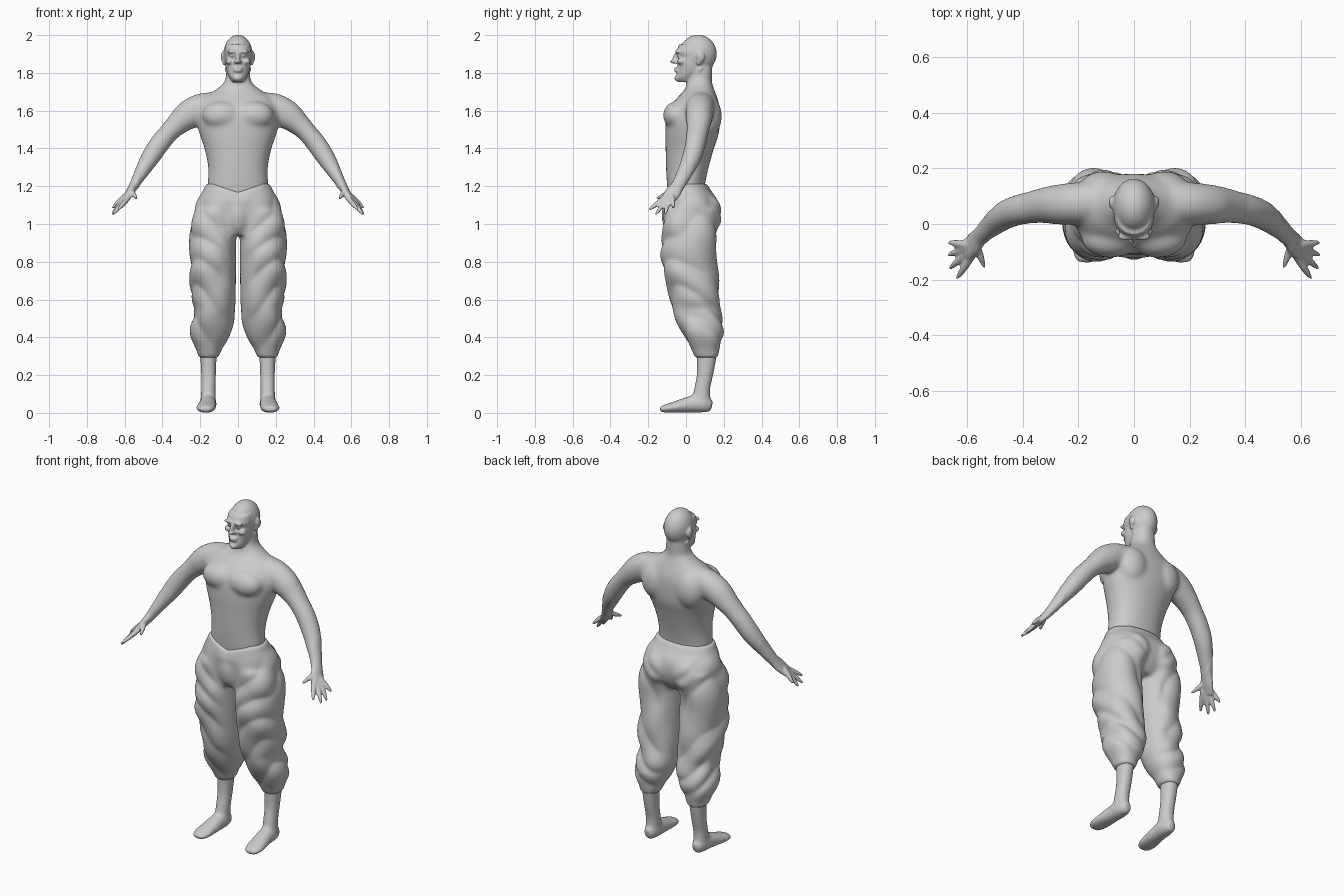
import bpy
import bmesh
from math import sin, cos, pi
from mathutils import Vector, Matrix

if "Cube" in bpy.data.objects:
    bpy.data.objects.remove(bpy.data.objects["Cube"], do_unlink=True)

clay = bpy.data.materials.new("warm_grey_clay")
clay.use_nodes = True
grey = (0.6, 0.6, 0.6, 1.0)
clay.diffuse_color = grey
clay.node_tree.nodes["Principled BSDF"].inputs["Base Color"].default_value = grey

X, Y, Z = Vector((1, 0, 0)), Vector((0, 1, 0)), Vector((0, 0, 1))
BOTH, RIGHT_SIDE_ONLY = (1, -1), (1,)


def refine(rows, steps=4):
    """Smoothly interpolate extra rows between the given ones."""
    rows = [Vector(r) for r in rows]
    result = []
    for i in range(len(rows) - 1):
        a, b, c, d = (rows[max(i - 1, 0)], rows[i], rows[i + 1],
                      rows[min(i + 2, len(rows) - 1)])
        for k in range(steps):
            t = k / steps
            result.append(b + (c - a) * (t / 2) + (a * 2 - b * 5 + c * 4 - d) * (t * t / 2)
                          + (b * 3 - a - c * 3 + d) * (t ** 3 / 2))
    return result + [rows[-1]]


def skin(bm, rings, sides):
    """Skin rings of points into a closed tube, on one or both sides."""
    for side in sides:
        loops = [[bm.verts.new((p.x * side, p.y, p.z)) for p in ring] for ring in rings]
        for low, high in zip(loops, loops[1:]):
            for i in range(len(low)):
                bm.faces.new((low[i - 1], low[i], high[i], high[i - 1]))
        bm.faces.new(loops[0])
        bm.faces.new(loops[-1])


def ring_points(centre, u, v, power=2.0, count=32):
    points = []
    for i in range(count):
        c, s = cos(2 * pi * i / count), sin(2 * pi * i / count)
        scale = (abs(c) ** power + abs(s) ** power) ** (-1 / power)
        points.append(centre + u * (c * scale) + v * (s * scale))
    return points


def stack(bm, rows, sides=BOTH, power=2.2):
    """Level sections: height, inner x, outer x, front y, back y."""
    rings = []
    for z, x0, x1, y0, y1 in refine(rows):
        centre = Vector(((x0 + x1) / 2, (y0 + y1) / 2, z))
        rings.append(ring_points(centre, X * (x1 - x0) / 2, Y * (y1 - y0) / 2, power))
    skin(bm, rings, sides)


def trunk(bm, rows, power=2.2):
    """Level centred sections: height, half width, front y, back y."""
    stack(bm, [(z, -w, w, f, b) for z, w, f, b in rows], RIGHT_SIDE_ONLY, power)


def limb(bm, rows, across=Y):
    """Sections square to a path: x, y, z, thickness, breadth."""
    rows = refine(rows)
    rings = []
    for i, row in enumerate(rows):
        ahead, behind = rows[min(i + 1, len(rows) - 1)], rows[max(i - 1, 0)]
        along = Vector((ahead - behind)[:3]).normalized()
        u = along.cross(across).normalized()
        rings.append(ring_points(Vector(row[:3]), u * row[3], u.cross(along) * row[4]))
    skin(bm, rings, BOTH)


def blob(bm, centre, radii, tilt=0.0):
    """Ellipsoid, repeated on the other side when off centre."""
    for side in BOTH if centre[0] else RIGHT_SIDE_ONLY:
        place = Matrix.Translation((centre[0] * side, centre[1], centre[2]))
        turn = Matrix.Rotation(tilt, 4, "X")
        bmesh.ops.create_uvsphere(bm, u_segments=24, v_segments=16, radius=1,
                                  matrix=place @ turn @ Matrix.Diagonal((*radii, 1)))


def fuse(bm, name, voxel):
    """Merge overlapping forms into a single continuous skin."""
    bmesh.ops.recalc_face_normals(bm, faces=bm.faces)
    mesh = bpy.data.meshes.new(name)
    bm.to_mesh(mesh)
    bm.free()
    obj = bpy.data.objects.new(name, mesh)
    bpy.context.collection.objects.link(obj)
    bpy.context.view_layer.objects.active = obj
    remesh = obj.modifiers.new("Fuse", "REMESH")
    remesh.mode = "VOXEL"
    remesh.voxel_size = voxel
    bpy.ops.object.modifier_apply(modifier=remesh.name)
    return obj


def finish(obj, bm):
    bm.to_mesh(obj.data)
    bm.free()
    obj.data.materials.clear()
    obj.data.materials.append(clay)
    obj.data.shade_smooth()


def soften(bm, verts, times):
    for _ in range(times):
        bmesh.ops.smooth_vert(bm, verts=verts, factor=0.5,
                              use_axis_x=True, use_axis_y=True, use_axis_z=True)


# Torso and neck
bm = bmesh.new()
trunk(bm, [(1.1, .15, -.09, .1), (1.2, .16, -.1, .1), (1.3, .158, -.106, .12),
           (1.4, .178, -.108, .148), (1.48, .205, -.11, .174), (1.56, .22, -.105, .18),
           (1.62, .21, -.085, .178), (1.67, .18, -.045, .165), (1.71, .12, -.008, .15),
           (1.75, .074, .005, .138), (1.8, .062, .015, .138), (1.87, .055, .02, .14)])
blob(bm, (.085, -.05, 1.575), (.105, .072, .075))
blob(bm, (.11, .12, 1.57), (.09, .07, .11))
limb(bm, [(.015, -.002, 1.69, .01, .01), (.035, .03, 1.75, .014, .014),
          (.058, .08, 1.83, .014, .014)])

# Arms and palms
limb(bm, [(.09, .085, 1.64, .06, .07), (.19, .075, 1.615, .078, .076),
          (.265, .07, 1.575, .077, .073), (.32, .067, 1.53, .062, .065),
          (.365, .06, 1.485, .053, .059), (.415, .05, 1.425, .054, .055),
          (.465, .03, 1.35, .05, .052), (.515, -.01, 1.265, .036, .042),
          (.55, -.042, 1.205, .026, .035), (.575, -.07, 1.165, .02, .042),
          (.603, -.097, 1.127, .013, .038)])

# Fingers and thumbs
for knuckle, tip in (((.588, -.125, 1.13), (.635, -.195, 1.075)),
                     ((.602, -.108, 1.125), (.662, -.16, 1.05)),
                     ((.61, -.09, 1.128), (.667, -.112, 1.05)),
                     ((.61, -.073, 1.138), (.665, -.066, 1.085)),
                     ((.565, -.075, 1.175), (.537, -.155, 1.135))):
    root, end = Vector(knuckle), Vector(tip)
    back = root - (end - root) * .3
    limb(bm, [(*back, .012, .012), (*root, .014, .014),
              (*root.lerp(end, .6), .012, .012), (*end, .006, .006)], X)

# Skull and face
blob(bm, (0, .064, 1.9), (.077, .099, .102))
trunk(bm, [(1.752, .028, -.042, .05), (1.775, .045, -.053, .07), (1.81, .06, -.046, .1),
           (1.85, .067, -.044, .1), (1.885, .068, -.04, .1), (1.91, .071, -.05, .1),
           (1.95, .064, -.037, .1)])
blob(bm, (.028, -.045, 1.912), (.032, .014, .01), -.3)
blob(bm, (.045, -.025, 1.86), (.022, .022, .016))
blob(bm, (.03, -.037, 1.89), (.014, .011, .009))
blob(bm, (0, -.057, 1.88), (.011, .014, .035), -.35)
blob(bm, (0, -.068, 1.86), (.013, .018, .01))
blob(bm, (.012, -.055, 1.857), (.01, .012, .008))
for height in (1.823, 1.81):
    blob(bm, (0, -.046, height), (.026, .018, .007))
blob(bm, (0, -.047, 1.772), (.022, .014, .016))

# Ears
blob(bm, (.079, .078, 1.885), (.012, .022, .03), .2)
blob(bm, (.074, .068, 1.858), (.01, .012, .018))

# Shins and feet
stack(bm, [(.42, .1, .205, .05, .17), (.3, .112, .2, .056, .163), (.2, .116, .196, .056, .145),
           (.12, .118, .196, .04, .128), (.04, .118, .2, .03, .13)])
limb(bm, [(.158, .138, .035, .026, .032), (.158, .09, .045, .044, .045),
          (.16, .03, .046, .046, .046), (.166, -.04, .034, .052, .034),
          (.172, -.1, .024, .052, .024), (.176, -.14, .018, .034, .016)], Z)

body = fuse(bm, "body", .006)
bm = bmesh.new()
bm.from_mesh(body.data)
soften(bm, list(bm.verts), 2)
soften(bm, [v for v in bm.verts if v.co.z < 1.74 and abs(v.co.x) < .52], 25)
for v in bm.verts:
    v.co.z = max(v.co.z, 0)
finish(body, bm)

# Baggy trousers: hips, seat and legs
bm = bmesh.new()
trunk(bm, [(.94, .12, -.09, .12), (1.0, .2, -.11, .16), (1.07, .232, -.118, .175),
           (1.13, .215, -.122, .165), (1.18, .184, -.116, .13), (1.215, .173, -.11, .113)])
blob(bm, (.09, .115, 1.06), (.09, .076, .095))
blob(bm, (0, -.085, 1.05), (.055, .045, .1))
stack(bm, [(1.08, .02, .228, -.11, .165), (1.0, .01, .248, -.125, .165),
           (.9, .01, .255, -.13, .158), (.8, .01, .257, -.125, .165),
           (.7, .011, .25, -.11, .17), (.6, .012, .246, -.085, .18),
           (.55, .016, .232, -.07, .185), (.48, .02, .248, -.045, .195),
           (.4, .047, .245, -.01, .19), (.33, .085, .222, .03, .176),
           (.29, .105, .208, .046, .172)])
trousers = fuse(bm, "trousers", .008)
bm = bmesh.new()
bm.from_mesh(trousers.data)
soften(bm, list(bm.verts), 10)

# Cloth folds slanting down towards the inner leg
bm.normal_update()
shifts = []
for v in bm.verts:
    x, y, z = abs(v.co.x), v.co.y, v.co.z
    fade = min(1, max(0, (1.17 - z) * 8)) * min(1, max(0, (z - .3) * 8))
    fade *= min(1, max(0, (x - .03) * 16))
    phase = 17 * (z - 1.1 * x) + 1.2 * sin(9 * z + 14 * y)
    cross = 24 * (z + .6 * x) + 11 * y
    fold = abs(sin(phase)) - .65 + .35 * sin(cross)
    shifts.append(v.normal * (fold * fade * .013))
for v, shift in zip(bm.verts, shifts):
    v.co += shift
soften(bm, list(bm.verts), 4)

# Waist edge dipping at the front
for v in bm.verts:
    if v.co.y < 0 and v.co.z > 1.1:
        dip = max(0, 1 - abs(v.co.x) / .13)
        v.co.z -= .045 * dip * min(1, (v.co.z - 1.1) * 11)
finish(trousers, bm)
